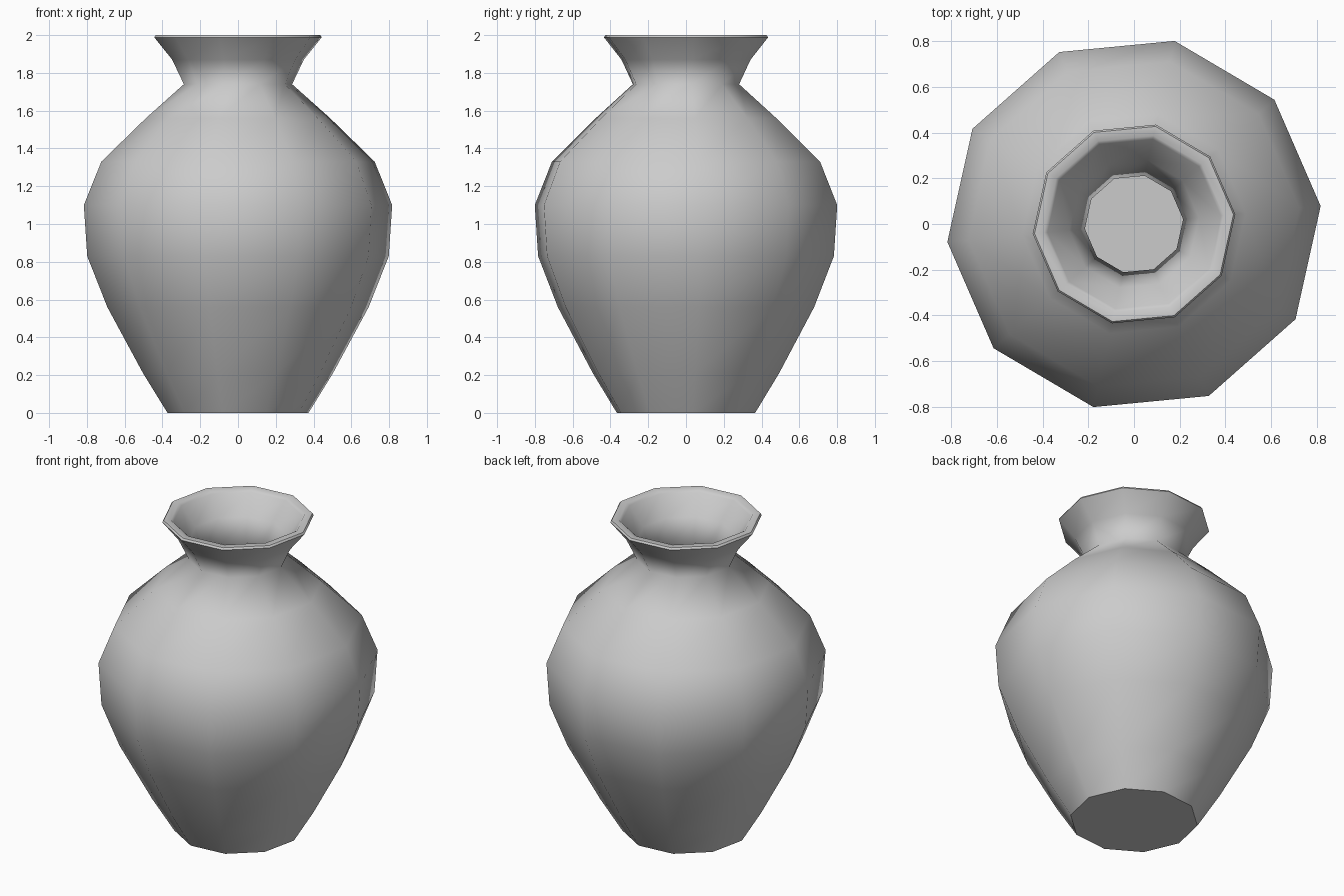
import bpy
import bmesh
import math

cube = bpy.data.objects.get("Cube")
if cube:
    bpy.data.objects.remove(cube, do_unlink=True)

SIDES = 10
TWIST = math.radians(5.5)

# Profiles as (radius, height)
outer_wall = [(0.375, 0.0), (0.505, 0.21), (0.695, 0.56), (0.802, 0.83),
              (0.82, 1.1), (0.727, 1.33), (0.49, 1.56), (0.288, 1.74),
              (0.35, 1.87)]
rim = [(0.445, 1.988), (0.437, 2.0), (0.395, 2.0), (0.38, 1.985)]
inner_wall = [(0.285, 1.87), (0.216, 1.74), (0.44, 1.52), (0.665, 1.3),
              (0.75, 1.09), (0.733, 0.84), (0.63, 0.58), (0.445, 0.24),
              (0.345, 0.07)]
profile = outer_wall + rim + inner_wall

# One shared clay colour
clay = bpy.data.materials.new("grey_clay")
clay.use_nodes = True
colour = (0.6, 0.6, 0.6, 1.0)
clay.diffuse_color = colour
clay.node_tree.nodes["Principled BSDF"].inputs["Base Color"].default_value = colour

# Faceted vase body: bridge the rings from foot, over the rim, to inner floor
bm = bmesh.new()
rings = []
for radius, height in profile:
    ring = []
    for i in range(SIDES):
        angle = TWIST + i * math.tau / SIDES
        ring.append(bm.verts.new((radius * math.cos(angle),
                                  radius * math.sin(angle), height)))
    rings.append(ring)

for low, high in zip(rings, rings[1:]):
    for i in range(SIDES):
        j = (i + 1) % SIDES
        bm.faces.new((low[i], low[j], high[j], high[i]))

# Closed foot and inner floor
bm.faces.new(list(reversed(rings[0])))
bm.faces.new(rings[-1])

for face in bm.faces:
    face.smooth = True

# Crisp edges around the foot, rim and inner floor
lip = len(outer_wall)
for index in (0, lip, lip + 1, len(rings) - 1):
    ring = rings[index]
    for i in range(SIDES):
        bm.edges.get((ring[i], ring[(i + 1) % SIDES])).smooth = False

mesh = bpy.data.meshes.new("vase")
bm.to_mesh(mesh)
bm.free()
mesh.materials.append(clay)
vase = bpy.data.objects.new("vase", mesh)
bpy.context.collection.objects.link(vase)
